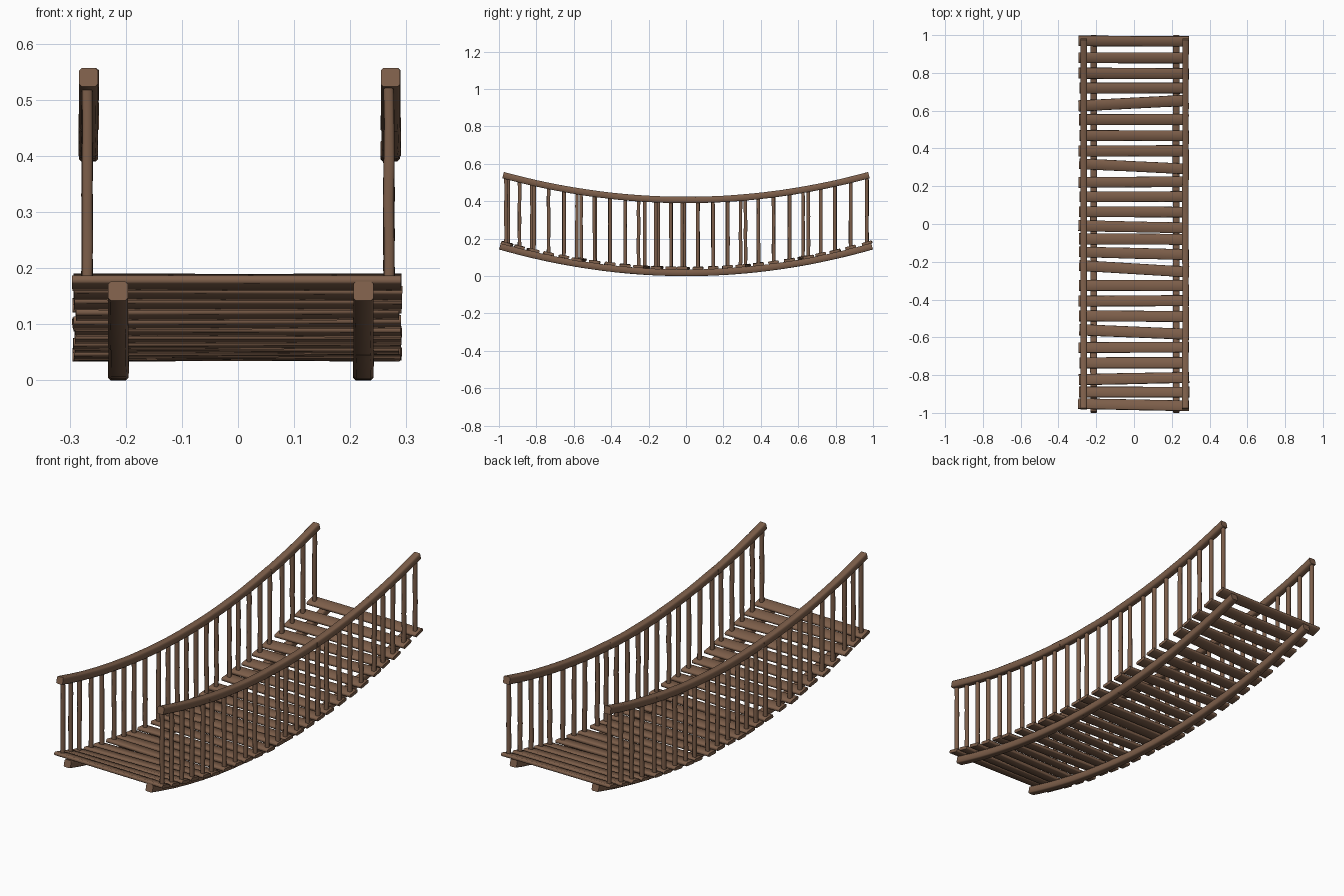
import bpy, bmesh, math, random
from mathutils import Vector

if "Cube" in bpy.data.objects:
    bpy.data.objects.remove(bpy.data.objects["Cube"])

random.seed(4)
wood = bpy.data.materials.new("brown wood")
wood.diffuse_color = (0.205, 0.113, 0.068, 1)
wood.use_nodes = True
wood.node_tree.nodes["Principled BSDF"].inputs["Base Color"].default_value = wood.diffuse_color


def deck_z(y):      # centre line of the sagging support beams
    return 0.0175 + 0.143 * y * y


def rail_z(y):      # centre line of the sagging handrails
    return 0.407 + 0.139 * y * y


def bar(bm, pts, side, w, h, cut, wobble=0.0):
    """Sweep a chamfered rectangle (w along side, h across it) along pts."""
    rings = []
    for i, p in enumerate(pts):
        t = (pts[min(i + 1, len(pts) - 1)] - pts[max(i - 1, 0)]).normalized()
        s = (side - t * side.dot(t)).normalized()
        n = t.cross(s)
        k = 1 + random.uniform(-wobble, wobble)
        a, b = w / 2 * k, h / 2 * k
        prof = [(a, b - cut), (a - cut, b), (cut - a, b), (-a, b - cut),
                (-a, cut - b), (cut - a, -b), (a - cut, -b), (a, cut - b)]
        rings.append([bm.verts.new(p + s * u + n * v) for u, v in prof])
    for r, q in zip(rings, rings[1:]):
        for j in range(8):
            bm.faces.new((r[j], r[(j + 1) % 8], q[(j + 1) % 8], q[j]))
    bm.faces.new(rings[0])
    bm.faces.new(rings[-1])


def finish(bm, name):
    bmesh.ops.recalc_face_normals(bm, faces=bm.faces)
    me = bpy.data.meshes.new(name)
    bm.to_mesh(me)
    bm.free()
    me.materials.append(wood)
    ob = bpy.data.objects.new(name, me)
    bpy.context.collection.objects.link(ob)
    bpy.context.view_layer.objects.active = ob
    ob.select_set(True)
    bpy.ops.object.shade_smooth_by_angle(angle=math.radians(55))
    ob.select_set(False)


X = Vector((1, 0, 0))


# Curved logs joined end to end: support beams and handrails
def logs(name, x, zf, half, joints, w, h):
    bm = bmesh.new()
    ends = [-half] + joints + [half]
    for a, b in zip(ends, ends[1:]):
        a2, b2 = max(a - 0.008, -half), min(b + 0.008, half)
        dx = random.uniform(-0.001, 0.001)
        pts = []
        for i in range(9):
            y = a2 + (b2 - a2) * i / 8
            pts.append(Vector((x + dx, y, zf(y))))
        bar(bm, pts, X, w, h, 0.0045, 0.02)
    finish(bm, name)


logs("left_support_beam", -0.213, deck_z, 0.995, [-0.62, -0.1, 0.3, 0.65], 0.036, 0.035)
logs("right_support_beam", 0.224, deck_z, 0.995, [-0.55, -0.1, 0.16, 0.6], 0.036, 0.035)
logs("left_handrail", -0.266, rail_z, 0.978, [-0.62, -0.2, 0.2, 0.62], 0.034, 0.034)
logs("right_handrail", 0.272, rail_z, 0.978, [-0.62, -0.2, 0.2, 0.62], 0.034, 0.034)

# Deck planks with a few set askew, and one baluster at each plank end
rows = [0.968, 0.88, 0.797, 0.72, 0.64, 0.553, 0.468, 0.387, 0.305, 0.222, 0.145, 0.064, -0.015,
        -0.08, -0.155, -0.237, -0.325, -0.407, -0.488, -0.572, -0.653, -0.735, -0.818, -0.89, -0.957]
skew = {4: 0.03, 8: -0.028, 12: -0.012, 14: -0.015, 15: -0.035, 19: -0.024, 22: 0.012, 24: -0.012}
planks, left, right = bmesh.new(), bmesh.new(), bmesh.new()
for i, y in enumerate(rows):
    d = skew.get(i, random.uniform(-0.004, 0.004))
    z = deck_z(y) + 0.0245
    x0 = -0.292 + random.uniform(-0.004, 0.004)
    x1 = 0.289 + random.uniform(-0.004, 0.004)
    tilt = random.uniform(-0.0015, 0.0015)
    pts = [Vector((x0 + (x1 - x0) * k / 4, y + d * (k / 4 - 0.5), z + tilt * (k / 2 - 1)))
           for k in range(5)]
    across = Vector((0, 1, 0.286 * y)).normalized()
    bar(planks, pts, across, random.uniform(0.055, 0.059), 0.0155, 0.0035, 0.02)
    for bm, sx in ((left, -1), (right, 1)):
        by = max(-0.965, min(0.968, y + sx * d * 0.47))
        lo, hi = z, rail_z(by) - 0.005
        pts = []
        for k in range(6):
            t = k / 5
            j = random.uniform(-0.001, 0.001)
            pts.append(Vector((sx * 0.269 + j, by + j, lo + (hi - lo) * t)))
        bar(bm, pts, X, 0.0185, 0.0185, 0.004, 0.05)
finish(planks, "deck_planks")
finish(left, "left_balusters")
finish(right, "right_balusters")
